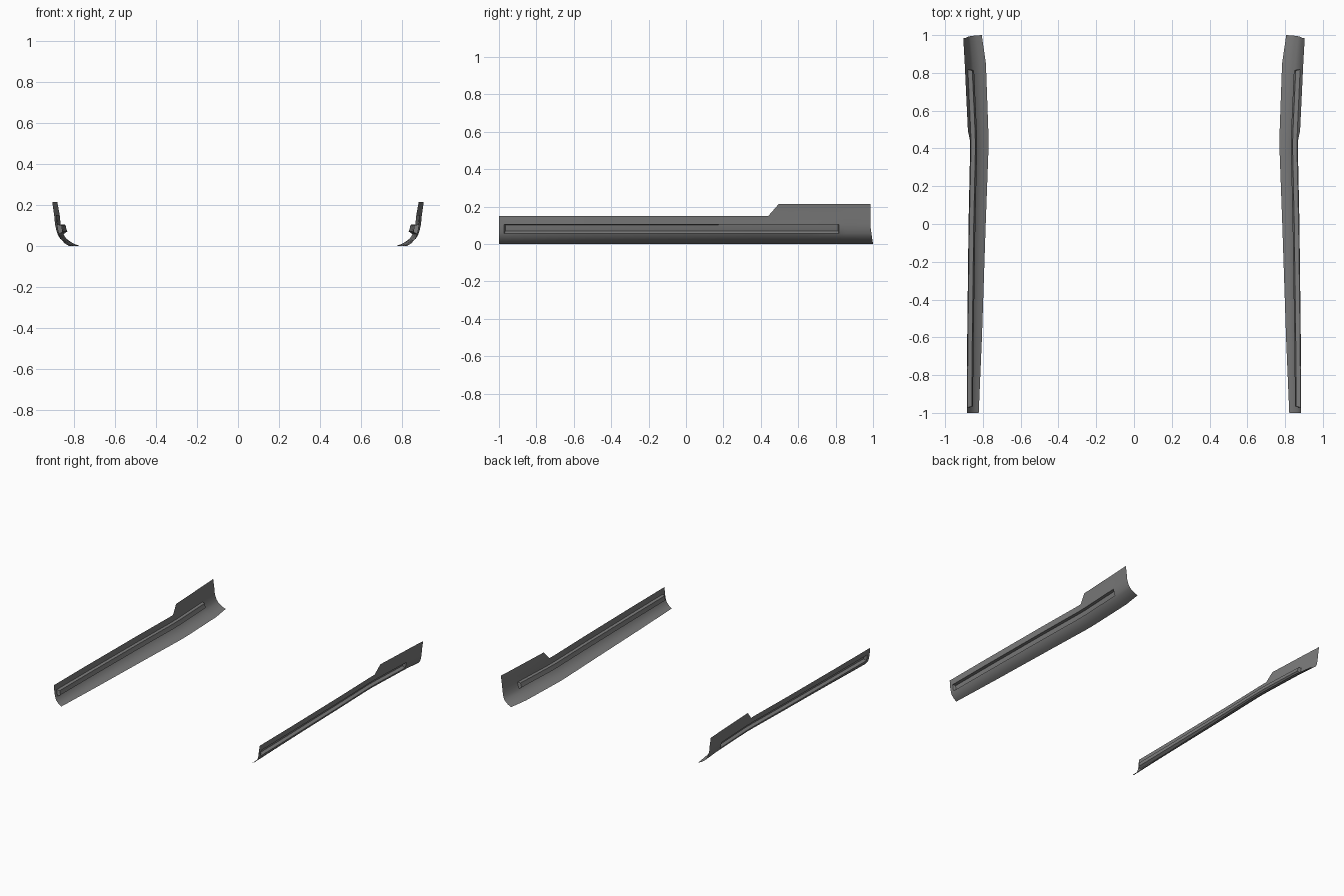
import bpy
import bmesh

cube = bpy.data.objects.get("Cube")
if cube:
    bpy.data.objects.remove(cube, do_unlink=True)

# Single dark grey plastic
grey = bpy.data.materials.new("dark grey plastic")
grey.use_nodes = True
colour = (0.2, 0.2, 0.2, 1)
grey.diffuse_color = colour
grey.node_tree.nodes["Principled BSDF"].inputs["Base Color"].default_value = colour

# Plan outline: y, lower inner edge x, upper outer edge x
PLAN = [(-1, .822, .885), (-.6, .805, .883), (0, .785, .876),
        (.38, .771, .868), (.46, .77, .868), (.85, .784, .886), (1, .806, .895)]
# Section: height, share of the way from inner to outer edge
SECTION = [(0, 0), (.012, .33), (.036, .68), (.057, .81), (.08, .89),
           (.105, .95), (.15, 1), (.213, 1.1)]
STATIONS = [-1, -.972, -.8, -.6, -.3, 0, .2, .38, .44, .495, .65, .818, .85, 1]
SLOT_Y = (-.98, .82)
SLOT_Z = (.05, .11)
FIN_START, FIN_FULL = .44, .495


def edges_at(y):
    for (y0, a0, b0), (y1, a1, b1) in zip(PLAN, PLAN[1:]):
        if y <= y1:
            t = (y - y0) / (y1 - y0)
            return a0 + t * (a1 - a0), b0 + t * (b1 - b0)


def build_skirt(name, side):
    bm = bmesh.new()
    # Loft the curved section along the plan outline
    columns = []
    for y in STATIONS:
        inner, outer = edges_at(y)
        column = []
        for z, share in SECTION:
            if z > .16 and y < FIN_FULL:
                continue
            trim = min(z * .15, .014) if y == 1 else 0
            x = inner + share * (outer - inner)
            column.append(bm.verts.new((side * x, y - trim, z)))
        columns.append(column)
    for a, b in zip(columns, columns[1:]):
        for i in range(min(len(a), len(b)) - 1):
            bm.faces.new((a[i], b[i], b[i + 1], a[i + 1]))
        # Sloped start of the tall rear fin
        if len(b) > len(a):
            bm.faces.new((a[-1], b[-2], b[-1]))
    if side < 0:
        bmesh.ops.reverse_faces(bm, faces=bm.faces[:])
    bm.normal_update()

    # Long recessed slot
    slot = [f for f in bm.faces
            if all(SLOT_Y[0] < v.co.y < SLOT_Y[1] and SLOT_Z[0] < v.co.z < SLOT_Z[1]
                   for v in f.verts)]
    bmesh.ops.inset_region(bm, faces=slot, thickness=.007, depth=-.022,
                           use_even_offset=True)

    mesh = bpy.data.meshes.new(name)
    bm.to_mesh(mesh)
    bm.free()
    mesh.materials.append(grey)
    obj = bpy.data.objects.new(name, mesh)
    bpy.context.collection.objects.link(obj)
    bpy.ops.object.select_all(action='DESELECT')
    obj.select_set(True)
    bpy.context.view_layer.objects.active = obj
    bpy.ops.object.shade_smooth_by_angle(angle=.5)


build_skirt("left_side_skirt", 1)
build_skirt("right_side_skirt", -1)
